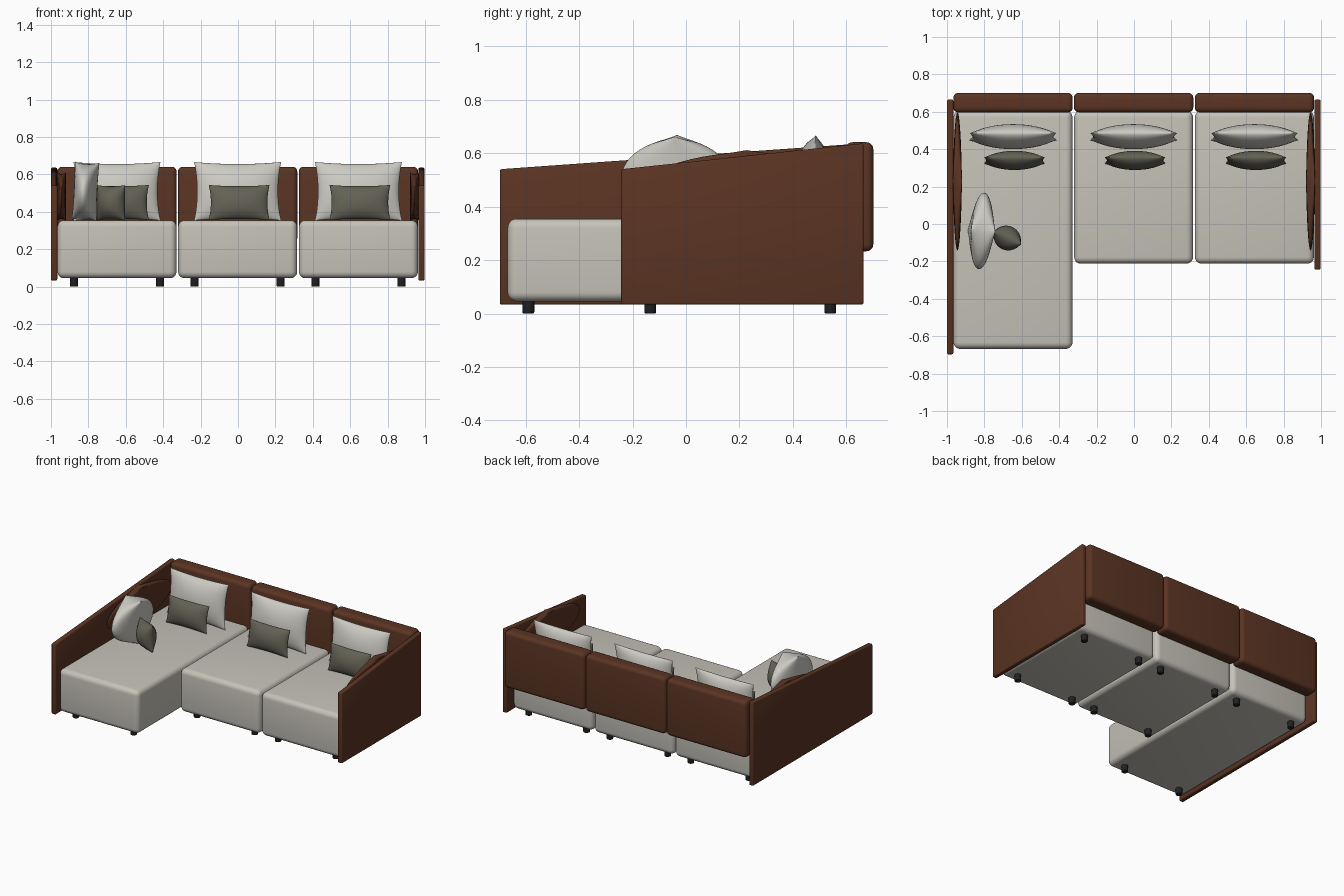
import bpy, bmesh, math
from mathutils import Matrix, Vector

if "Cube" in bpy.data.objects:
    bpy.data.objects.remove(bpy.data.objects["Cube"], do_unlink=True)


def material(name, rgb):
    mat = bpy.data.materials.new(name)
    mat.use_nodes = True
    mat.diffuse_color = (*rgb, 1)
    bsdf = mat.node_tree.nodes["Principled BSDF"]
    bsdf.inputs["Base Color"].default_value = (*rgb, 1)
    bsdf.inputs["Roughness"].default_value = 0.8
    return mat


CREAM = material("cream fabric", (0.56, 0.54, 0.48))
PALE = material("pale cushion fabric", (0.60, 0.59, 0.54))
OLIVE = material("olive grey fabric", (0.125, 0.12, 0.09))
BROWN = material("brown leather", (0.105, 0.035, 0.017))
BLACK = material("black plastic", (0.015, 0.015, 0.016))


def finish(name, bm, mat, angle=40):
    bmesh.ops.recalc_face_normals(bm, faces=bm.faces)
    mesh = bpy.data.meshes.new(name)
    bm.to_mesh(mesh)
    bm.free()
    mesh.materials.append(mat)
    obj = bpy.data.objects.new(name, mesh)
    bpy.context.collection.objects.link(obj)
    bpy.ops.object.select_all(action='DESELECT')
    obj.select_set(True)
    bpy.context.view_layer.objects.active = obj
    bpy.ops.object.shade_smooth_by_angle(angle=math.radians(angle))
    return obj


def round_edges(bm, radius, segments):
    bmesh.ops.bevel(bm, geom=bm.edges[:], offset=radius, segments=segments,
                    profile=0.5, affect='EDGES', clamp_overlap=True)


def rounded_box(name, low, high, radius, mat):
    low, high = Vector(low), Vector(high)
    bm = bmesh.new()
    bmesh.ops.create_cube(bm, size=1, matrix=Matrix.Translation((low + high) / 2)
                          @ Matrix.Diagonal((*(high - low), 1)))
    round_edges(bm, radius, 5)
    return finish(name, bm, mat)


def cushion(name, centre, size, mat, tilt=0, roll=0, turn=0):
    """Pinched-corner cushion: size is width, thickness, height."""
    bm = bmesh.new()
    for side in (-1, 1):
        grid = bmesh.ops.create_grid(bm, x_segments=24, y_segments=24, size=1)
        for v in grid["verts"]:
            u, w = (math.sin(c * math.pi / 2) for c in v.co.xy)
            fu, fw = max(0, 1 - u * u), max(0, 1 - w * w)
            v.co = (u * (1 - 0.07 * fw) * size[0] / 2,
                    side * (fu * fw) ** 0.58 * size[1] / 2,
                    w * (1 - 0.07 * fu) * size[2] / 2)
    bmesh.ops.remove_doubles(bm, verts=bm.verts, dist=0.00005)
    spin = (Matrix.Rotation(math.radians(turn), 4, 'Z')
            @ Matrix.Rotation(math.radians(roll), 4, 'Y')
            @ Matrix.Rotation(math.radians(tilt), 4, 'X'))
    bm.transform(Matrix.Translation(centre) @ spin)
    return finish(name, bm, mat, 60)


def arm_panel(name, x0, x1, front):
    """Thin side panel with a sloping top."""
    bm = bmesh.new()
    profile = [(front, 0.033), (0.665, 0.033), (0.665, 0.637), (front, 0.54)]
    face = bm.faces.new([bm.verts.new((x0, y, z)) for y, z in profile])
    out = bmesh.ops.extrude_face_region(bm, geom=[face])
    for v in out["geom"]:
        if isinstance(v, bmesh.types.BMVert):
            v.co.x = x1
    round_edges(bm, 0.008, 3)
    return finish(name, bm, BROWN)


def leg(name, x, y):
    bm = bmesh.new()
    bmesh.ops.create_cone(bm, cap_ends=True, segments=10, radius1=0.023,
                          radius2=0.023, depth=0.07,
                          matrix=Matrix.Translation((x, y, 0.035)))
    round_edges(bm, 0.005, 2)
    return finish(name, bm, BLACK)


# Three modules: seat, backrest, legs and a pair of back cushions
modules = [("right", -0.647, -0.668), ("middle", -0.002, -0.212), ("left", 0.644, -0.212)]
for side, x, front in modules:
    rounded_box(side + "_seat", (x - 0.318, front, 0.045), (x + 0.318, 0.605, 0.355), 0.035, CREAM)
    rounded_box(side + "_backrest", (x - 0.319, 0.597, 0.233), (x + 0.319, 0.701, 0.641), 0.026, BROWN)
    for dx in (-0.23, 0.23):
        for row, y in (("front", front + 0.078), ("rear", 0.54)):
            leg(f"{side}_{row}_leg", x + dx, y)
    cushion(side + "_back_cushion", (x, 0.467, 0.51), (0.465, 0.13, 0.315), PALE, tilt=-7)
    cushion(side + "_lumbar_cushion", (x + 0.008, 0.34, 0.45), (0.325, 0.1, 0.19), OLIVE, tilt=-10)

# Side panels and the leather pads leaning on them
arm_panel("right_arm", -1.0, -0.966, -0.697)
arm_panel("left_arm", 0.964, 0.998, -0.243)
for side, sign in (("right", -1), ("left", 1)):
    cushion(side + "_arm_pad", (sign * 0.944, 0.228, 0.482), (0.05, 0.74, 0.26), BROWN)

# Loose cushions on the long seat
cushion("loose_large_cushion", (-0.815, -0.037, 0.51), (0.132, 0.41, 0.312), PALE, roll=3, turn=-4)
cushion("loose_small_cushion", (-0.678, -0.075, 0.448), (0.165, 0.13, 0.19), OLIVE, turn=-25)
